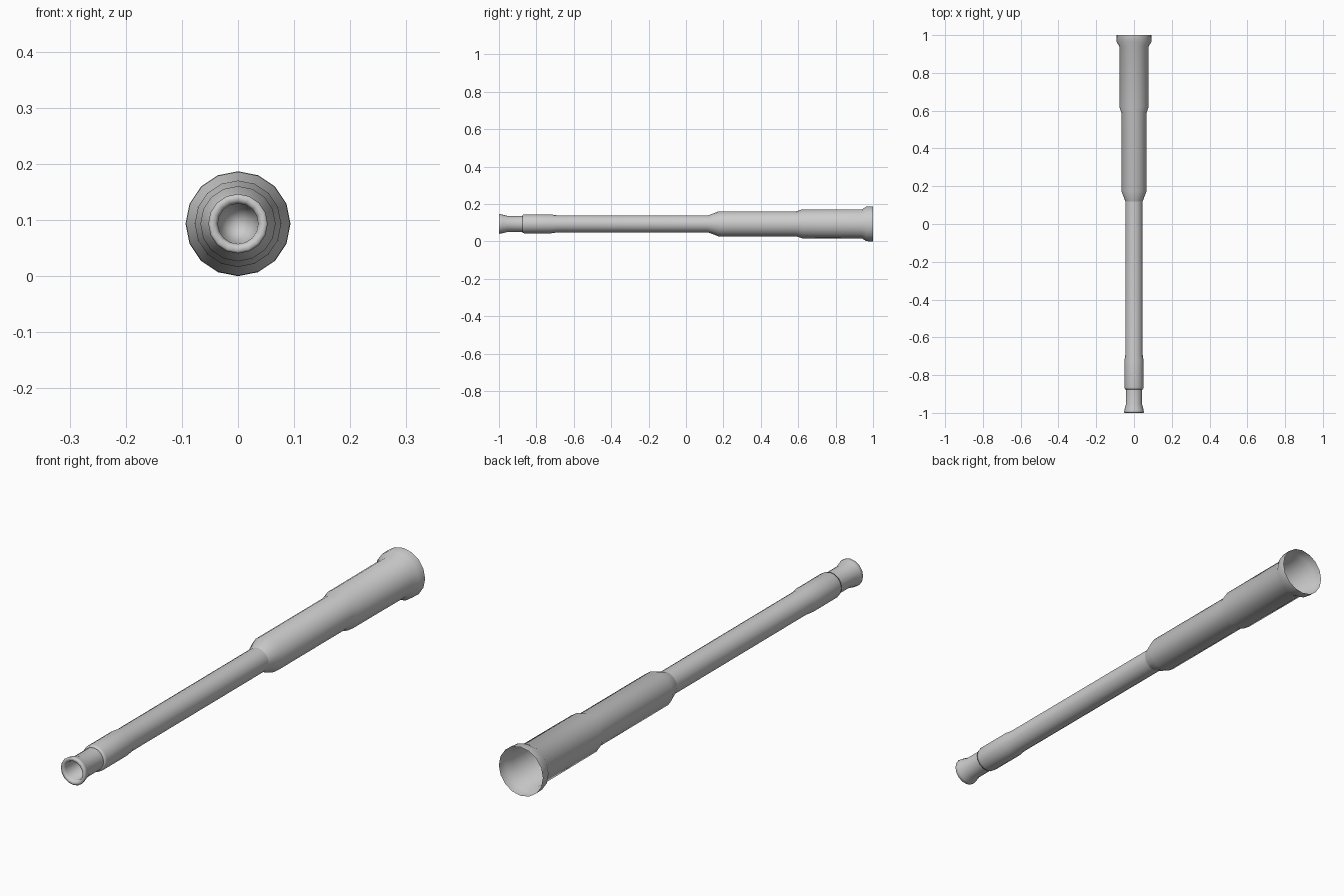
import bpy
import bmesh
from math import cos, sin, tau

SIDES = 16
AXIS_Z = 0.0935

old = bpy.data.objects.get("Cube")
if old:
    bpy.data.objects.remove(old, do_unlink=True)

grey = bpy.data.materials.new("plain_grey")
grey.use_nodes = True
colour = (0.6, 0.6, 0.6, 1)
grey.diffuse_color = colour
grey.node_tree.nodes["Principled BSDF"].inputs["Base Color"].default_value = colour


def lathe(name, profile):
    """Turn (y, radius) points about the long axis; radius 0 closes to a point."""
    bm = bmesh.new()
    rings = []
    for y, r in profile:
        count = SIDES if r else 1
        rings.append([bm.verts.new((r * sin(tau * i / SIDES), y,
                                    AXIS_Z + r * cos(tau * i / SIDES)))
                      for i in range(count)])
    for a, b in zip(rings, rings[1:]):
        for i in range(SIDES):
            j = (i + 1) % SIDES
            if len(b) == 1:
                bm.faces.new((a[i], a[j], b[0]))
            else:
                bm.faces.new((a[i], a[j], b[j], b[i]))
    # Profiles run from the rear forwards, so this winding faces outwards
    bmesh.ops.reverse_faces(bm, faces=bm.faces[:])
    bm.normal_update()
    side = max(bm.faces, key=lambda f: f.calc_center_median().z)
    if side.normal.z < 0:
        bmesh.ops.reverse_faces(bm, faces=bm.faces[:])
    for f in bm.faces:
        f.smooth = True
    mesh = bpy.data.meshes.new(name)
    bm.to_mesh(mesh)
    bm.free()
    mesh.materials.append(grey)
    obj = bpy.data.objects.new(name, mesh)
    bpy.context.collection.objects.link(obj)
    return obj


# Stepped rear sleeve, open at the back
lathe("rear_sleeve", [
    (1.0, 0.0935), (0.965, 0.0925), (0.94, 0.078),
    (0.62, 0.077), (0.59, 0.067),
    (0.175, 0.067), (0.12, 0.046),
])

# Slim tube with a slightly thicker front collar
lathe("slim_tube", [
    (0.12, 0.046), (-0.69, 0.046), (-0.72, 0.05),
    (-0.865, 0.05), (-0.875, 0.048), (-0.875, 0.043),
])

# Flared muzzle with a rounded lip and a closed bore
lathe("muzzle", [
    (-0.875, 0.043), (-0.955, 0.043), (-0.985, 0.051),
    (-0.997, 0.053), (-1.0, 0.049), (-1.0, 0.041), (-0.99, 0.036),
    (-0.91, 0.033), (-0.89, 0.02), (-0.88, 0),
])
